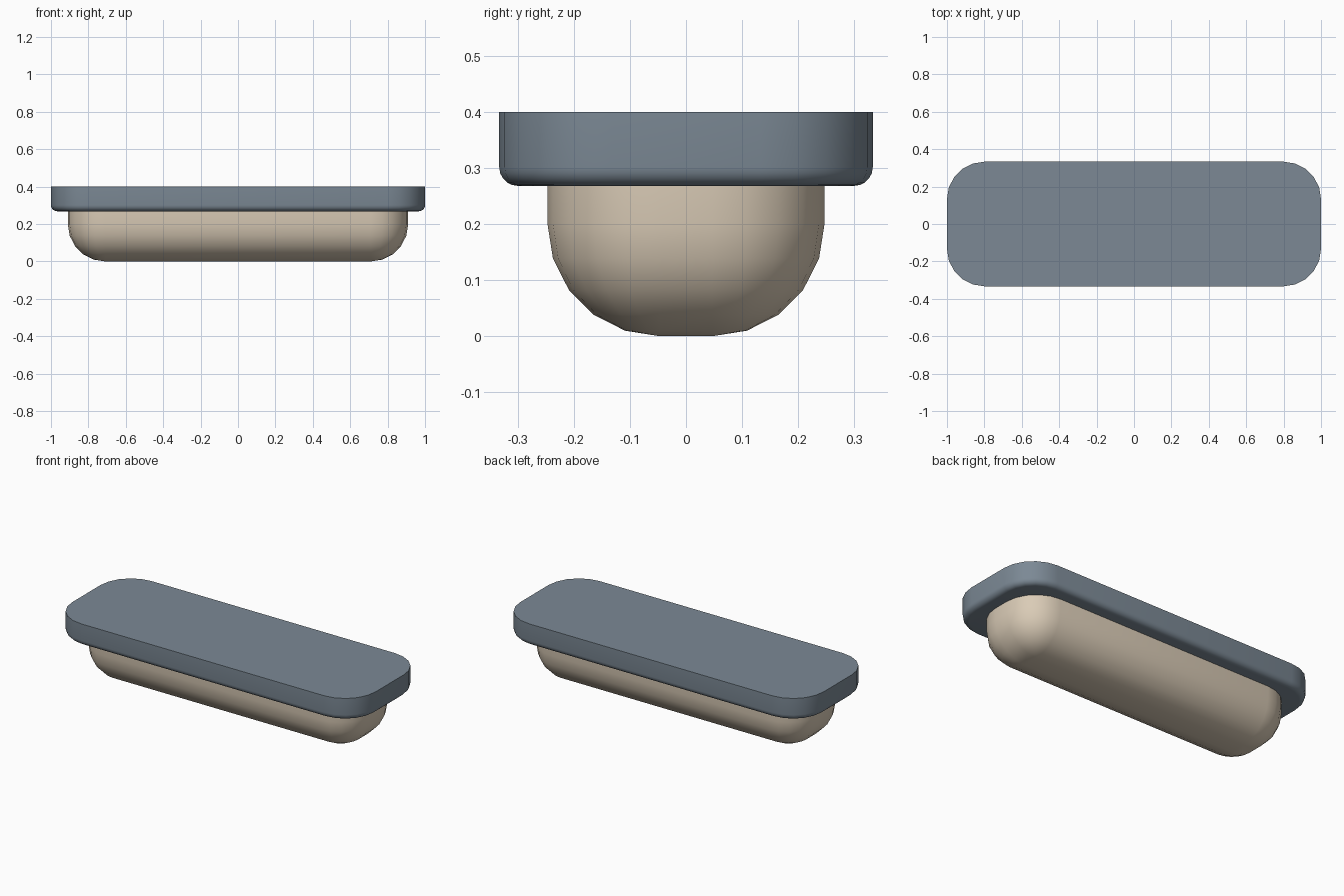
import bpy, bmesh
from math import sin, cos, pi, radians

STEPS = 5  # segments in every quarter round

cube = bpy.data.objects.get("Cube")
if cube:
    bpy.data.objects.remove(cube, do_unlink=True)


def material(name, rgb):
    mat = bpy.data.materials.new(name)
    mat.use_nodes = True
    mat.diffuse_color = (*rgb, 1)
    mat.node_tree.nodes["Principled BSDF"].inputs["Base Color"].default_value = (*rgb, 1)
    return mat


def outline(half_x, half_y, radius, z):
    """Rounded rectangle at height z, counter-clockwise from above."""
    points = []
    for corner, (sx, sy) in enumerate([(1, 1), (-1, 1), (-1, -1), (1, -1)]):
        for i in range(STEPS + 1):
            a = (corner + i / STEPS) * pi / 2
            points.append((sx * (half_x - radius) + radius * cos(a),
                           sy * (half_y - radius) + radius * sin(a), z))
    return points


def rounded_tray(name, half_x, half_y, corner, fillet, bottom, top, mat):
    """Rounded slab with a filleted lower rim and a sharp upper rim."""
    rings = []
    for i in range(STEPS + 1):
        a = i / STEPS * pi / 2
        inset = fillet * (1 - sin(a))
        rings.append(outline(half_x - inset, half_y - inset, corner - inset,
                             bottom + fillet * (1 - cos(a))))
    rings.append(outline(half_x, half_y, corner, top))

    bm = bmesh.new()
    loops = [[bm.verts.new(p) for p in ring] for ring in rings]
    for low, high in zip(loops, loops[1:]):
        for i in range(len(low)):
            j = (i + 1) % len(low)
            bm.faces.new((low[i], low[j], high[j], high[i]))
    bm.faces.new(loops[0][::-1])
    bm.faces.new(loops[-1])
    bmesh.ops.remove_doubles(bm, verts=bm.verts[:], dist=0.0001)
    bmesh.ops.recalc_face_normals(bm, faces=bm.faces[:])

    mesh = bpy.data.meshes.new(name)
    bm.to_mesh(mesh)
    bm.free()
    mesh.materials.append(mat)
    obj = bpy.data.objects.new(name, mesh)
    bpy.context.collection.objects.link(obj)
    bpy.ops.object.select_all(action='DESELECT')
    obj.select_set(True)
    bpy.context.view_layer.objects.active = obj
    bpy.ops.object.shade_smooth_by_angle(angle=radians(30))
    return obj


# Mounting plate and the rounded diffuser hanging below it
slate = material("slate grey", (0.20, 0.25, 0.30))
cream = material("warm cream", (0.70, 0.60, 0.47))
rounded_tray("mounting_plate", 1.0, 0.333, 0.2, 0.033, 0.268, 0.4, slate)
rounded_tray("diffuser", 0.91, 0.247, 0.2, 0.2, 0.0, 0.28, cream)
